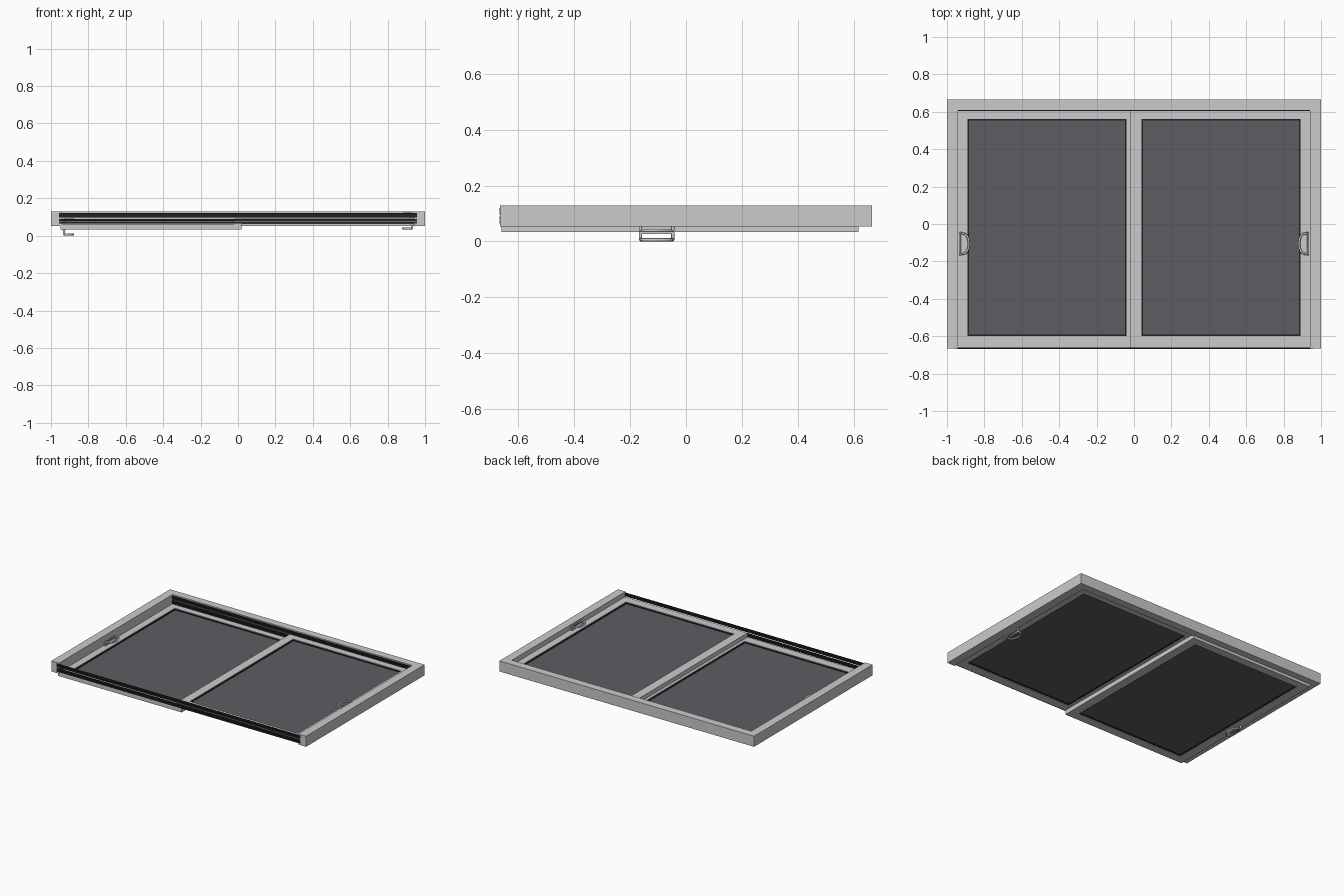
import bpy, math
from mathutils import Vector

if "Cube" in bpy.data.objects:
    bpy.data.objects.remove(bpy.data.objects["Cube"])


def material(name, rgb):
    m = bpy.data.materials.new(name)
    m.diffuse_color = (*rgb, 1)
    m.use_nodes = True
    m.node_tree.nodes["Principled BSDF"].inputs["Base Color"].default_value = m.diffuse_color
    return m


glass_mat = material("dark_glass", (0.11, 0.108, 0.12))
rubber_mat = material("black_rubber", (0.015, 0.015, 0.015))


def mesh_object(name, verts, faces, mat=None):
    me = bpy.data.meshes.new(name)
    me.from_pydata(verts, [], faces)
    ob = bpy.data.objects.new(name, me)
    bpy.context.collection.objects.link(ob)
    if mat:
        me.materials.append(mat)
    return ob


def box(name, x, y, z, mat=None):
    v = [(a, b, c) for a in x for b in y for c in z]
    f = [(0, 1, 3, 2), (4, 6, 7, 5), (0, 4, 5, 1), (2, 3, 7, 6), (0, 2, 6, 4), (1, 5, 7, 3)]
    return mesh_object(name, v, f, mat)


def ring(name, outer, inner, z, mat=None):
    # rectangular frame, each rectangle given as x0, x1, y0, y1
    def rect(r, h):
        return [(r[0], r[2], h), (r[1], r[2], h), (r[1], r[3], h), (r[0], r[3], h)]
    v = rect(outer, z[0]) + rect(inner, z[0]) + rect(outer, z[1]) + rect(inner, z[1])
    f = []
    for i in range(4):
        j = (i + 1) % 4
        f += [(i, i + 4, j + 4, j), (i + 8, j + 8, j + 12, i + 12),
              (i, j, j + 8, i + 8), (i + 4, i + 12, j + 12, j + 4)]
    return mesh_object(name, v, f, mat)


def handle(name, side, z_sash, z_end):
    # D-shaped grip loop standing off the sash on two legs
    d = 0.006 if z_end > z_sash else -0.006
    x0, yc, h = 0.93, -0.105, 0.058
    grip = [(x0, yc - h)]
    for i in range(9):
        a = -math.pi / 2 + math.pi * i / 8
        grip.append((x0 - 0.018 - 0.03 * math.cos(a), yc + 0.054 * math.sin(a)))
    grip.append((x0, yc + h))
    cu = bpy.data.curves.new(name, 'CURVE')
    cu.dimensions = '3D'
    cu.bevel_depth = 0.006
    cu.bevel_resolution = 2
    cu.use_fill_caps = True

    def spline(pts, cyclic):
        s = cu.splines.new('POLY')
        s.points.add(len(pts) - 1)
        for p, c in zip(s.points, pts):
            p.co = (*c, 1)
        s.use_cyclic_u = cyclic
    spline([(side * x, y, z_end - d) for x, y in grip], True)
    for y in (yc - h, yc + h):
        spline([(side * x0, y, z_sash), (side * x0, y, z_end - d)], False)
    ob = bpy.data.objects.new(name, cu)
    bpy.context.collection.objects.link(ob)
    # mounting plate
    box(name + "_plate", sorted((side * 0.937, side * 0.922)), (yc - 0.064, yc + 0.064),
        sorted((z_sash - d * 0.3, z_sash + d)))


# outer frame: two sides and a back bar, open at the front
FZ = (0.053, 0.128)
box("frame_back", (-1, 1), (0.61, 0.665), FZ)
for s, n in ((-1, "left"), (1, "right")):
    box("frame_" + n, sorted((s * 1.0, s * 0.94)), (-0.665, 0.61), FZ)

# dark ridged guide strips along the front and back
for y0, y1, n in ((-0.667, -0.661, "front"), (0.604, 0.610, "back")):
    for k, z in enumerate((0.064, 0.078, 0.096, 0.109)):
        box(f"guide_strip_{n}_{k}", (-0.957, 0.957), (y0, y1), (z, z + 0.011), rubber_mat)

# two sliding sashes, the left one sitting lower
for s, n, z0 in ((-1, "left", 0.033), (1, "right", 0.063)):
    z1 = z0 + 0.03
    xs = sorted((s * 0.95, -s * 0.02))
    gx = sorted((s * 0.89, s * 0.04))
    gy = (-0.6, 0.562)
    ring("sash_" + n, (*xs, -0.66, 0.617), (*gx, *gy), (z0, z1))
    g = 0.009
    ring("gasket_" + n, (*gx, *gy), (gx[0] + g, gx[1] - g, gy[0] + g, gy[1] - g),
         (z0 + 0.004, z1 - 0.004), rubber_mat)
    box("glass_" + n, (gx[0] + 0.005, gx[1] - 0.005), (gy[0] + 0.005, gy[1] - 0.005),
        (z0 + 0.008, z1 - 0.008), glass_mat)
    handle("handle_lower_" + n, s, z0, z0 - 0.033 if s < 0 else z0 - 0.03)
    handle("handle_upper_" + n, s, z1, z1 + 0.03)
